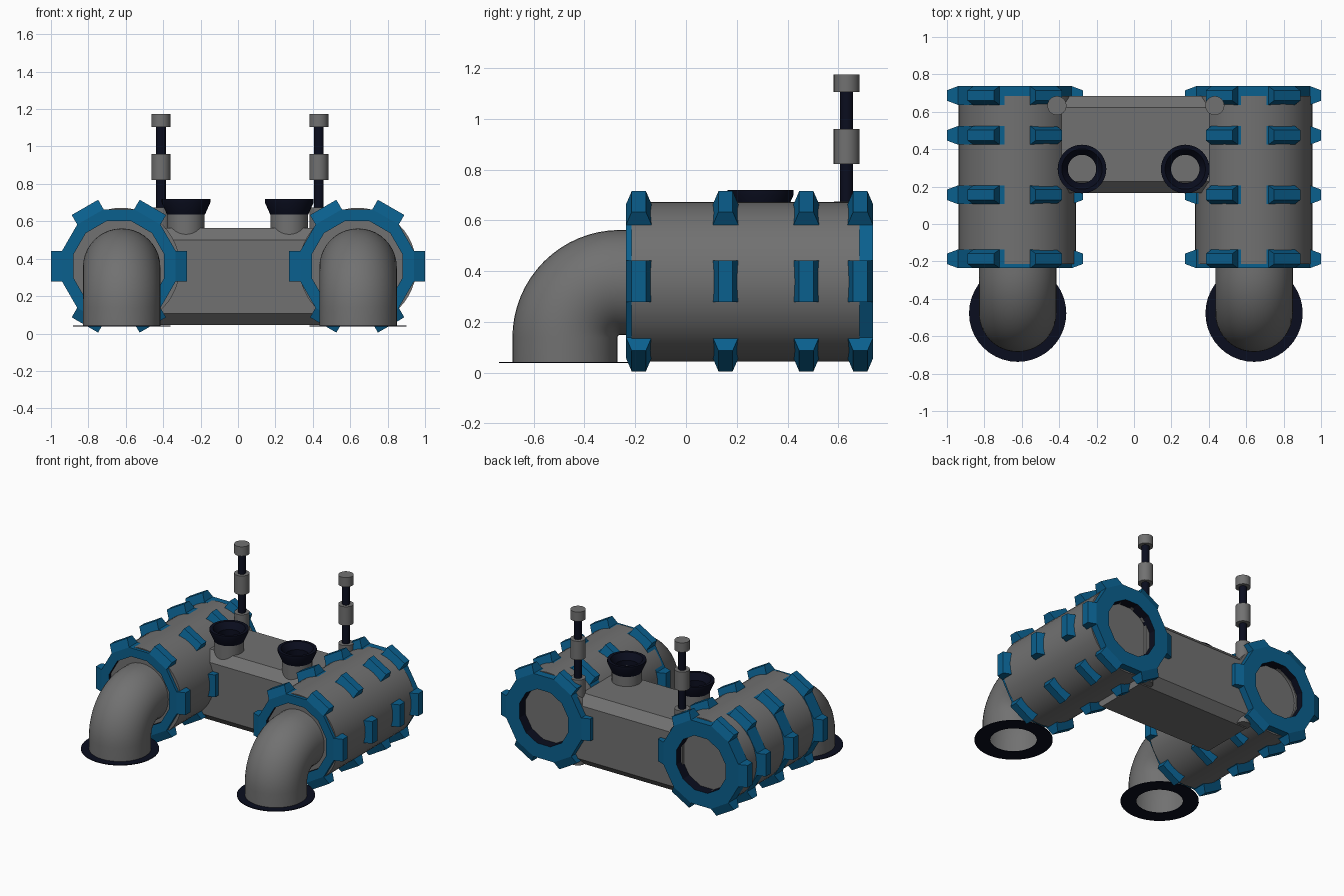
import bpy, bmesh, math
from mathutils import Matrix

if "Cube" in bpy.data.objects:
    bpy.data.objects.remove(bpy.data.objects["Cube"])

def material(name, rgb):
    m = bpy.data.materials.new(name)
    m.diffuse_color = (*rgb, 1)
    m.use_nodes = True
    m.node_tree.nodes["Principled BSDF"].inputs["Base Color"].default_value = m.diffuse_color
    return m

GREY = material("dark_grey", (0.165, 0.165, 0.165))
BLUE = material("blue", (0.003, 0.115, 0.27))
NAVY = material("dark_navy", (0.003, 0.004, 0.013))

def finish(name, bm, mat=GREY, smooth=True):
    bmesh.ops.recalc_face_normals(bm, faces=bm.faces)
    me = bpy.data.meshes.new(name)
    bm.to_mesh(me)
    bm.free()
    ob = bpy.data.objects.new(name, me)
    bpy.context.collection.objects.link(ob)
    me.materials.append(mat)
    if smooth:
        bpy.ops.object.select_all(action='DESELECT')
        ob.select_set(True)
        bpy.context.view_layer.objects.active = ob
        bpy.ops.object.shade_smooth_by_angle(angle=math.radians(35))
    return ob

def bridge(bm, rings, closed=False):
    n = len(rings[0])
    pairs = list(zip(rings, rings[1:])) + ([(rings[-1], rings[0])] if closed else [])
    for a, b in pairs:
        for i in range(n):
            j = (i + 1) % n
            bm.faces.new((a[i], a[j], b[j], b[i]))

def lathe(name, profile, loc, mat=GREY, closed=False, caps=False, along_y=False, seg=40):
    """Turn (radius, height) points around z, or around y."""
    bm = bmesh.new()
    rings = [[bm.verts.new((r * math.cos(2 * math.pi * i / seg), r * math.sin(2 * math.pi * i / seg), h))
              for i in range(seg)] for r, h in profile]
    bridge(bm, rings, closed)
    if caps:
        bm.faces.new(rings[0])
        bm.faces.new(rings[-1])
    if along_y:
        bm.transform(Matrix.Rotation(-math.pi / 2, 4, 'X'))
    bm.transform(Matrix.Translation(loc))
    return finish(name, bm, mat)

def toothed_ring(name, x, y, z, hole):
    """12-sided band, every second side drawn out into a tapered tooth; dark lining in the hole."""
    bm = bmesh.new()
    flat, half = 0.304, 0.05
    R = flat / math.cos(math.pi / 12)
    def loop(r, yy):
        return [bm.verts.new((r * math.cos(math.radians(15 + 30 * k)), yy,
                              r * math.sin(math.radians(15 + 30 * k)))) for k in range(12)]
    loops = [loop(R, -half), loop(R, half), loop(hole, half), loop(hole, -half)]
    bridge(bm, loops, closed=True)
    bmesh.ops.recalc_face_normals(bm, faces=bm.faces)
    teeth = []
    for f in bm.faces:
        c = f.calc_center_median()
        a = math.degrees(math.atan2(c.z, c.x)) % 60
        if abs(c.y) < 0.01:
            if math.hypot(c.x, c.z) < 0.28:
                f.material_index = 1
            elif min(a, 60 - a) < 5:
                teeth.append(f)
    for f in bmesh.ops.extrude_discrete_faces(bm, faces=teeth)['faces']:
        c = f.calc_center_median().normalized()
        for v in f.verts:
            v.co += c * (0.363 - flat)
            v.co.y *= 0.56
    bm.transform(Matrix.Translation((x, y, z)))
    ob = finish(name, bm, BLUE, smooth=False)
    ob.data.materials.append(NAVY)
    return ob

def elbow(name, x):
    """Pipe leaving the drum and bending down to the floor."""
    bm = bmesh.new()
    r, bend, cy, cz = 0.207, 0.217, -0.26, 0.138
    stations = [(-0.2, cz + bend, 0)]
    for i in range(17):
        t = math.pi / 2 * i / 16
        stations.append((cy - bend * math.sin(t), cz + bend * math.cos(t), t))
    stations.append((cy - bend, 0.04, math.pi / 2))
    rings = []
    for y, z, t in stations:
        rings.append([bm.verts.new((x + r * math.cos(a), y - r * math.sin(a) * math.sin(t),
                                    z + r * math.sin(a) * math.cos(t)))
                      for a in (2 * math.pi * k / 40 for k in range(40))])
    bridge(bm, rings)
    return finish(name, bm)

ZC = 0.36

# Central chamfered tank, running across between the drums
y0, y1, z0, z1, c = 0.165, 0.685, 0.045, 0.564, 0.063
section = [(y0 + c, z0), (y1 - c, z0), (y1, z0 + c), (y1, z1 - c),
           (y1 - c, z1), (y0 + c, z1), (y0, z1 - c), (y0, z0 + c)]
bm = bmesh.new()
ends = [[bm.verts.new((x, y, z)) for y, z in section] for x in (-0.45, 0.47)]
bridge(bm, ends)
for e in ends:
    bm.faces.new(e)
finish("central_tank", bm, smooth=False)

for side, s in (("left", -1), ("right", 1)):
    # Drum (recessed at the back) with toothed bands
    lathe(f"{side}_drum", [(0.314, -0.214), (0.314, 0.684), (0.205, 0.684), (0.205, 0.665)],
          (s * 0.632 + 0.008, 0, ZC - 0.002), caps=True, along_y=True, seg=48)
    for i, (y, hole) in enumerate(((-0.186, 0.25), (0.156, 0.25), (0.474, 0.25), (0.687, 0.205))):
        toothed_ring(f"{side}_band_{i + 1}", s * 0.637, y, ZC, hole)

    # Elbow pipe and its floor flange
    px = s * 0.632 + 0.01
    elbow(f"{side}_elbow_pipe", px)
    lathe(f"{side}_pipe_flange", [(0.155, 0.037), (0.26, 0.037), (0.26, 0.042), (0.155, 0.042)],
          (px, -0.477, 0), NAVY, closed=True)

    # Short port on the tank with flared rim
    nx = s * 0.276 - 0.002
    lathe(f"{side}_port_neck", [(0.1, 0.5), (0.1, 0.66), (0.078, 0.66), (0.078, 0.5)],
          (nx, 0.294, 0), closed=True)
    lathe(f"{side}_port_rim", [(0.101, 0.635), (0.13, 0.70), (0.13, 0.72),
                               (0.108, 0.72), (0.076, 0.675), (0.076, 0.635)],
          (nx, 0.294, 0), NAVY, closed=True)

    # Mast: base post, thin rod, sleeve and cap
    mx = s * 0.422 + 0.01
    for part, r, a, b, mat in (("base", 0.05, 0.05, 0.675, GREY), ("rod", 0.026, 0.66, 1.11, NAVY),
                               ("sleeve", 0.051, 0.822, 0.96, GREY), ("cap", 0.051, 1.105, 1.174, GREY)):
        lathe(f"{side}_mast_{part}", [(r, a), (r, b)], (mx, 0.633, 0), mat, caps=True, seg=24)
